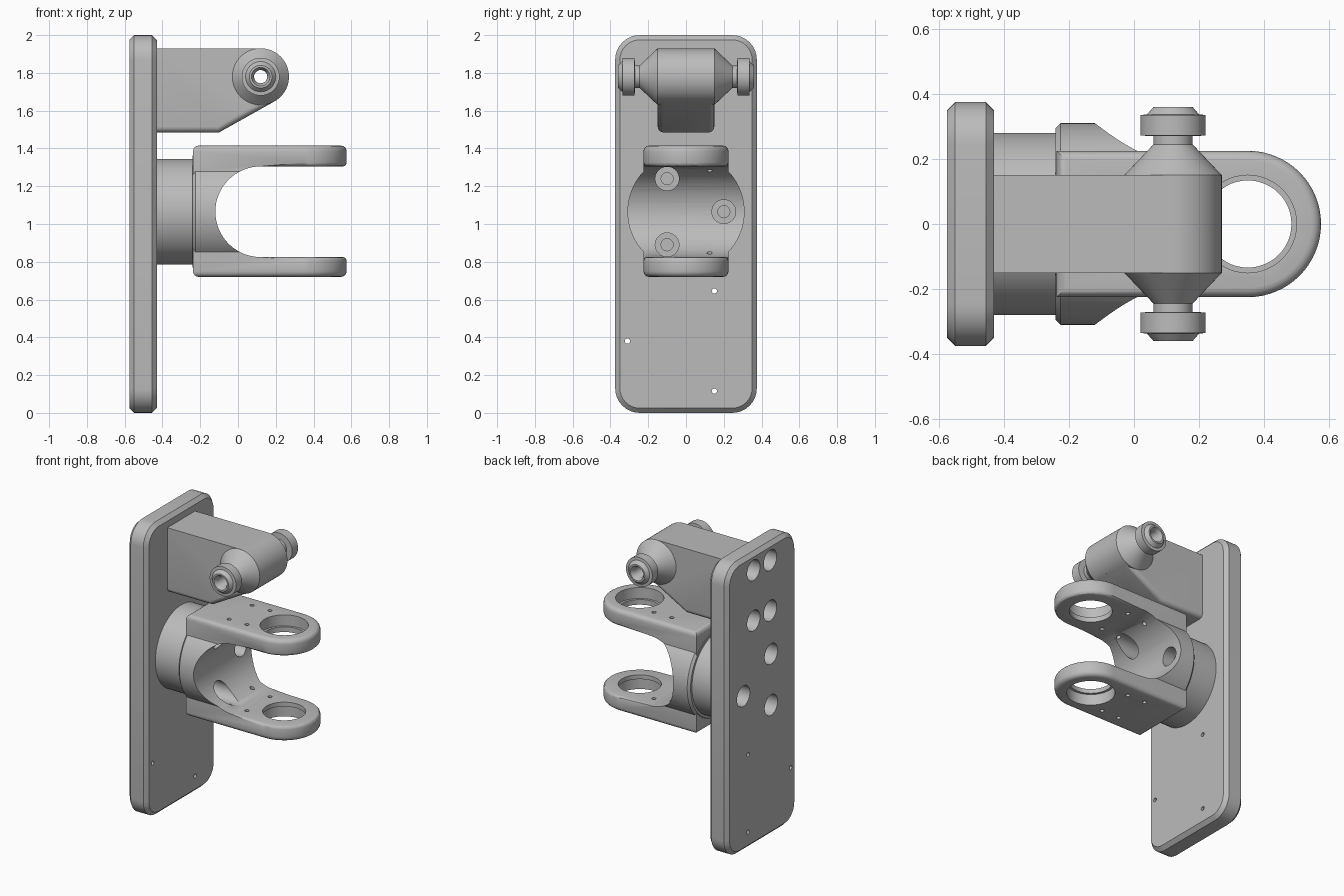
import bpy, bmesh
from math import sin, cos, pi, radians

if "Cube" in bpy.data.objects:
    bpy.data.objects.remove(bpy.data.objects["Cube"], do_unlink=True)

GREY = bpy.data.materials.new("plain_grey")
GREY.use_nodes = True
GREY.diffuse_color = (0.5, 0.5, 0.5, 1)
GREY.node_tree.nodes["Principled BSDF"].inputs["Base Color"].default_value = (0.5, 0.5, 0.5, 1)

# How a section point (a, b) at height h along the axis maps to space
AXES = {"X": lambda a, b, h: (h, a, b),
        "Y": lambda a, b, h: (a, h, b),
        "Z": lambda a, b, h: (a, b, h)}


def arc(c, r, start, end, n):
    angles = [radians(start + (end - start) * i / n) for i in range(n + 1)]
    return [(c[0] + r * cos(t), c[1] + r * sin(t)) for t in angles]


def circle(c, r, n=48):
    return arc(c, r, 0, 360, n)[:-1]


def solid(name, axis, sections):
    """Capped solid through sections (h, points) along an axis."""
    bm = bmesh.new()
    rings = [[bm.verts.new(AXES[axis](a, b, h)) for a, b in pts] for h, pts in sections]
    for low, high in zip(rings, rings[1:]):
        for i in range(len(low)):
            bm.faces.new((low[i - 1], low[i], high[i], high[i - 1]))
    bm.faces.new(rings[0])
    bm.faces.new(rings[-1])
    bmesh.ops.recalc_face_normals(bm, faces=bm.faces)
    mesh = bpy.data.meshes.new(name)
    bm.to_mesh(mesh)
    bm.free()
    mesh.materials.append(GREY)
    obj = bpy.data.objects.new(name, mesh)
    bpy.context.scene.collection.objects.link(obj)
    return obj


def prism(name, axis, low, high, pts):
    return solid(name, axis, [(low, pts), (high, pts)])


def rod(name, axis, low, high, c, r, n=48):
    return prism(name, axis, low, high, circle(c, r, n))


def bevel(obj, width, segments, rule):
    bm = bmesh.new()
    bm.from_mesh(obj.data)
    edges = [e for e in bm.edges if rule(e, *[v.co for v in e.verts])]
    bmesh.ops.bevel(bm, geom=edges, offset=width, segments=segments, profile=0.5,
                    affect="EDGES", clamp_overlap=False)
    bm.to_mesh(obj.data)
    bm.free()


def combine(obj, other, operation="DIFFERENCE"):
    other.hide_render = True
    mod = obj.modifiers.new("combine", "BOOLEAN")
    mod.operation, mod.solver, mod.object = operation, "EXACT", other
    bpy.context.view_layer.update()
    result = obj.evaluated_get(bpy.context.evaluated_depsgraph_get())
    mesh = bpy.data.meshes.new_from_object(result)
    obj.modifiers.clear()
    obj.data = mesh
    bpy.data.objects.remove(other, do_unlink=True)


# Back plate: rounded rectangle with chamfered rims
outline = []
for y, z, start in ((0.245, 1.87, 0), (-0.245, 1.87, 90), (-0.245, 0.13, 180), (0.245, 0.13, 270)):
    outline += arc((y, z), 0.13, start, start + 90, 8)
plate = prism("back_plate", "X", -0.575, -0.43, outline)
bevel(plate, 0.025, 1, lambda e, p, q: abs(p.x - q.x) < 0.001)

# Bolt recesses in the plate and small through holes
YOKE_BOLTS = [(-0.1, 1.24), (0.2, 1.065), (-0.1, 0.89)]
BLOCK_BOLTS = [(y, z) for y in (-0.09, 0.09) for z in (1.54, 1.885)]
for spot in YOKE_BOLTS + BLOCK_BOLTS:
    combine(plate, rod("cutter", "X", -0.7, -0.49, spot, 0.07))
for spot in ((0.15, 0.645), (-0.31, 0.38), (0.15, 0.115)):
    combine(plate, rod("cutter", "X", -0.7, -0.3, spot, 0.014, 16))

# Upper arm block with sloping underside and rounded long edges
PIN = (0.12, 1.78)
block = prism("upper_arm", "Y", -0.15, 0.15,
              [(-0.44, 1.93), (0.12, 1.93), (0.193, 1.649), (-0.1, 1.485), (-0.44, 1.485)])
bevel(block, 0.03, 4, lambda e, p, q: abs(p.y - q.y) < 0.001 and max(p.z, q.z) < 1.7)

# Turned cross pin: barrel, cones, necks and collars
half = [(0.15, 0.15), (0.245, 0.06), (0.27, 0.06), (0.272, 0.1), (0.335, 0.1),
        (0.337, 0.08), (0.36, 0.06)]
profile = [(-h, r) for h, r in reversed(half)] + half
pin = solid("cross_pin", "Y", [(h, circle(PIN, r, 64)) for h, r in profile])
combine(block, pin, "UNION")
bore = [(-0.37, 0.055), (-0.335, 0.035), (0.335, 0.035), (0.37, 0.055)]
combine(block, solid("cutter", "Y", [(h, circle(PIN, r, 32)) for h, r in bore]))

# Hub between plate and yoke
MID = 1.065
hub = rod("yoke_hub", "X", -0.44, -0.236, (0, MID), 0.28, 64)

# Yoke: round-ended block joined to a thick disc, opened by a U slot
outline = [(-0.238, -0.225)] + arc((0.35, 0), 0.225, -90, 90, 32) + [(-0.238, 0.225)]
yoke = prism("yoke", "Z", 0.72, 1.415, outline)
bevel(yoke, 0.03, 4, lambda e, p, q: abs(p.z - q.z) < 0.001)
disc = solid("disc", "X", [(h, circle((0, MID), r, 72))
                           for h, r in ((-0.241, 0.295), (-0.226, 0.31), (0.08, 0.31))])
combine(yoke, disc, "UNION")
slot = arc((0.12, MID), 0.24, 90, 270, 32) + [(0.8, MID - 0.24), (0.8, MID + 0.24)]
combine(yoke, prism("cutter", "Y", -0.5, 0.5, slot))


# Round the inner edges of both fork arms
def inner_rim(e, p, q):
    on_slot = all(abs(abs(v.z - MID) - 0.24) < 0.001 and v.x > 0.119 for v in (p, q))
    return on_slot and e.is_manifold and e.calc_face_angle(0) > 1


bevel(yoke, 0.02, 3, inner_rim)

# Recessed bolt seats in the slot floor
for spot in YOKE_BOLTS:
    combine(yoke, rod("cutter", "X", -0.2, 0.1, spot, 0.063))
    combine(yoke, rod("cutter", "X", -0.3, 0.1, spot, 0.032, 32))

# Stepped bearing bores and small screw holes through both arms
combine(yoke, rod("cutter", "Z", 0.5, 1.6, (0.35, 0), 0.134))
for low, high in ((0.6, 0.795), (1.34, 1.5)):
    combine(yoke, rod("cutter", "Z", low, high, (0.35, 0), 0.15))
for x in (0.02, 0.155):
    for y in (-0.125, 0.125):
        combine(yoke, rod("cutter", "Z", 0.5, 1.6, (x, y), 0.014, 16))

# Smooth shading with crisp edges
bpy.ops.object.select_all(action="DESELECT")
for part in (plate, block, hub, yoke):
    part.select_set(True)
    bpy.context.view_layer.objects.active = part
bpy.ops.object.shade_smooth_by_angle(angle=radians(30))
